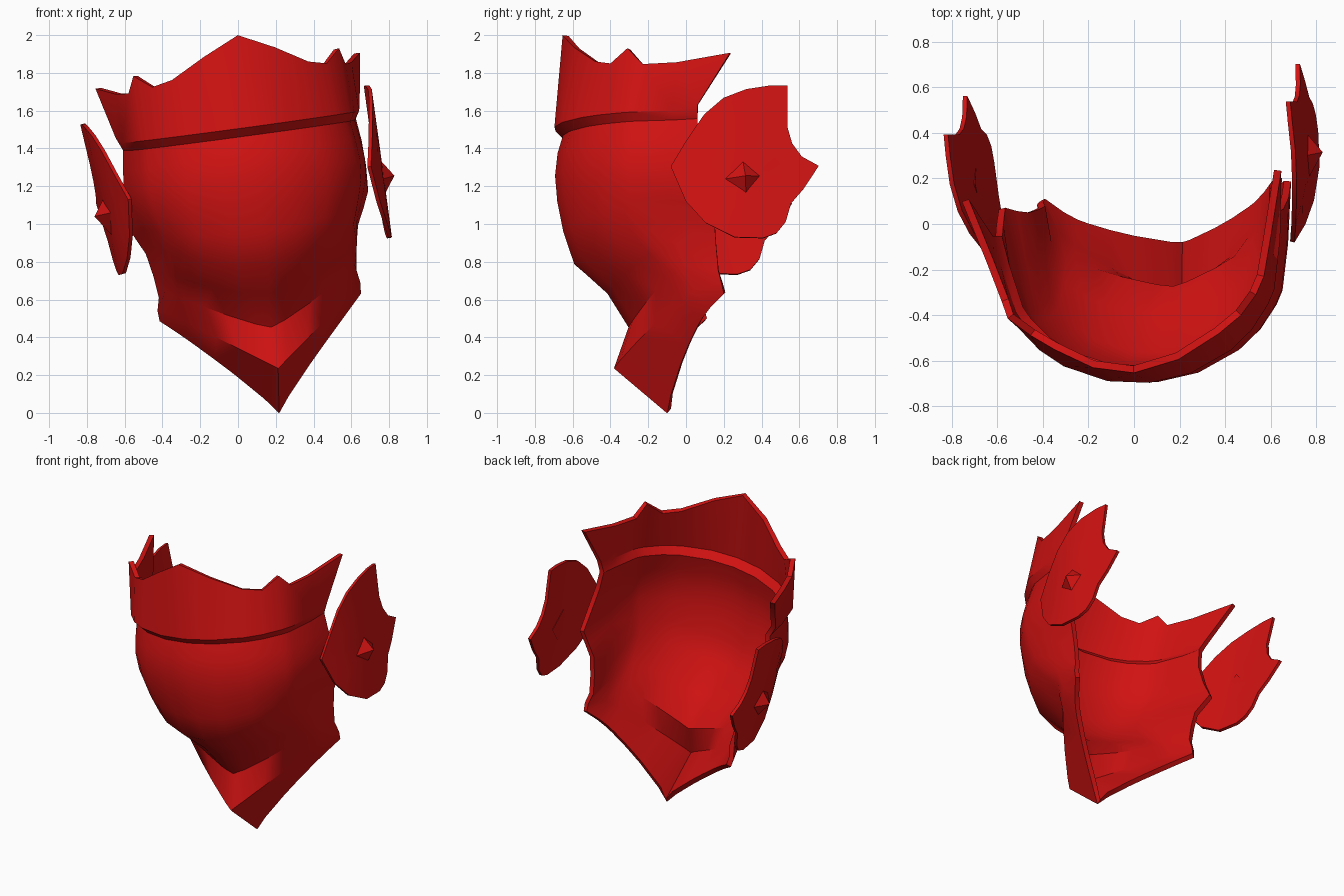
import bpy, bmesh
from math import sin, cos, radians, pi
from mathutils import Matrix, Vector

cube = bpy.data.objects.get("Cube")
if cube:
    bpy.data.objects.remove(cube)

red = bpy.data.materials.new("deep_red")
red.use_nodes = True
red.diffuse_color = (0.64, 0.006, 0.006, 1)
red.node_tree.nodes["Principled BSDF"].inputs["Base Color"].default_value = red.diffuse_color

# The whole mask is symmetric in its own frame, which is rolled and yawed
side = Vector((0.986, 0.095, 0.134)).normalized()
up = (Vector((0, 0, 1)) - side * side.z).normalized()
back = up.cross(side)
FRAME = Matrix((side, back, up)).transposed().to_4x4()
FRAME.translation = side * 0.205


def finish(name, bm, mirror=False, thickness=0, offset=-1, angle=32):
    mesh = bpy.data.meshes.new(name)
    bm.to_mesh(mesh)
    bm.free()
    obj = bpy.data.objects.new(name, mesh)
    bpy.context.collection.objects.link(obj)
    mesh.materials.append(red)
    obj.matrix_world = FRAME
    bpy.ops.object.select_all(action='DESELECT')
    obj.select_set(True)
    bpy.context.view_layer.objects.active = obj
    if mirror:
        mod = obj.modifiers.new("Mirror", 'MIRROR')
        mod.use_clip = True
        bpy.ops.object.modifier_apply(modifier="Mirror")
    if thickness:
        mod = obj.modifiers.new("Solidify", 'SOLIDIFY')
        mod.thickness = thickness
        mod.offset = offset
        bpy.ops.object.modifier_apply(modifier="Solidify")
    bpy.ops.object.shade_smooth_by_angle(angle=radians(angle))
    return obj


# Face shell: half sections from the top rim to the chin
COLUMNS = [0, 17, 36, 48, 61, 68, 90]
top_rim = [(0, -.65, 1.99), (.19, -.61, 1.90), (.366, -.514, 1.80), (.468, -.443, 1.776),
           (.552, -.36, 1.846), (.583, -.283, 1.757), (.632, -.107, 1.76), (.71, .17, 1.80)]
# front (y, z), side (x, y, z), back edge (x, y, z), roundness, rise
sections = [
    ((-.70, 1.50), (.635, -.13, 1.50), (.655, 0, 1.53), 2, 2),
    ((-.655, 1.455), (.605, -.13, 1.455), (.625, 0, 1.46), 2, 2),
    ((-.685, 1.36), (.62, -.14, 1.35), (.64, 0, 1.34), 2, 2),
    ((-.70, 1.24), (.63, -.15, 1.25), (.65, .05, 1.2), 2, 2),
    ((-.69, 1.1), (.62, -.15, 1.14), (.65, .12, 1.07), 2, 2),
    ((-.66, .94), (.585, -.14, 1.03), (.61, .1, .98), 2, 2),
    ((-.605, .77), (.55, -.12, .935), (.57, .09, .9), 2, 2),
    ((-.43, .61), (.53, -.11, .80), (.545, .1, .78), 1.7, 1.6),
    ((-.32, .43), (.51, -.07, .69), (.53, .11, .66), 1.3, 1.2),
    ((-.40, .21), (.49, -.02, .56), (.545, .125, .59), 1.1, 1),
    ((-.12, -.03), (.47, .07, .47), (.54, .137, .535), 1.25, .9),
]


def section_points(front, flank, edge, roundness, rise):
    points = []
    for a in COLUMNS:
        s = sin(radians(a)) ** (2 / roundness)
        c = max(cos(radians(a)), 0) ** (2 / roundness)
        points.append((flank[0] * s, flank[1] + (front[0] - flank[1]) * c,
                       front[1] + (flank[2] - front[1]) * s ** rise))
    return points + [edge]


bm = bmesh.new()
rows = [[bm.verts.new(p) for p in row]
        for row in [top_rim] + [section_points(*s) for s in sections]]
for a, b in zip(rows, rows[1:]):
    for i in range(len(a) - 1):
        bm.faces.new((a[i], b[i], b[i + 1], a[i + 1]))
finish("face_shell", bm, mirror=True, thickness=.032)

# Ear fins: a notched disc, bowed outwards, as rings around its hub
outline = [(-.145, 1.20), (-.06, 1.34), (.03, 1.47), (.13, 1.555), (.25, 1.60), (.38, 1.62),
           (.47, 1.62), (.465, 1.40), (.49, 1.31), (.54, 1.24), (.63, 1.19), (.55, 1.07),
           (.48, .99), (.45, .89), (.40, .83), (.33, .805), (.18, .81), (.03, .89), (-.07, 1.01)]
HUB = (.234, 1.13)


def ear_fin(name, sign, lean, reach):
    def place(y, z):
        bow = max(0, (.3 - y) / .45) ** 2
        return (sign * (reach - .1 * bow + lean * (z - 1.2)), y, z)

    bm = bmesh.new()
    rings = [[bm.verts.new(place(HUB[0] + (y - HUB[0]) * k, HUB[1] + (z - HUB[1]) * k))
              for y, z in outline] for k in (1, .7, .35)]
    n = len(outline)
    for a, b in zip(rings, rings[1:]):
        for i in range(n):
            j = (i + 1) % n
            bm.faces.new((a[i], a[j], b[j], b[i]))
    hub = bm.verts.new(place(*HUB))
    for i in range(n):
        bm.faces.new((rings[-1][i], rings[-1][(i + 1) % n], hub))
    finish(name + "_ear_fin", bm, thickness=.02, offset=0)

    # Four-sided stud on the outside of the fin
    bm = bmesh.new()
    bmesh.ops.create_cone(bm, cap_ends=True, segments=4, radius1=.115, radius2=0, depth=.08,
                          matrix=Matrix.Translation((sign * (reach + .025), *HUB))
                          @ Matrix.Rotation(sign * pi / 2, 4, 'Y') @ Matrix.Rotation(.08, 4, 'Z'))
    finish(name + "_ear_stud", bm, angle=10)


ear_fin("left", 1, 0, .745)
ear_fin("right", -1, .1, .735)
